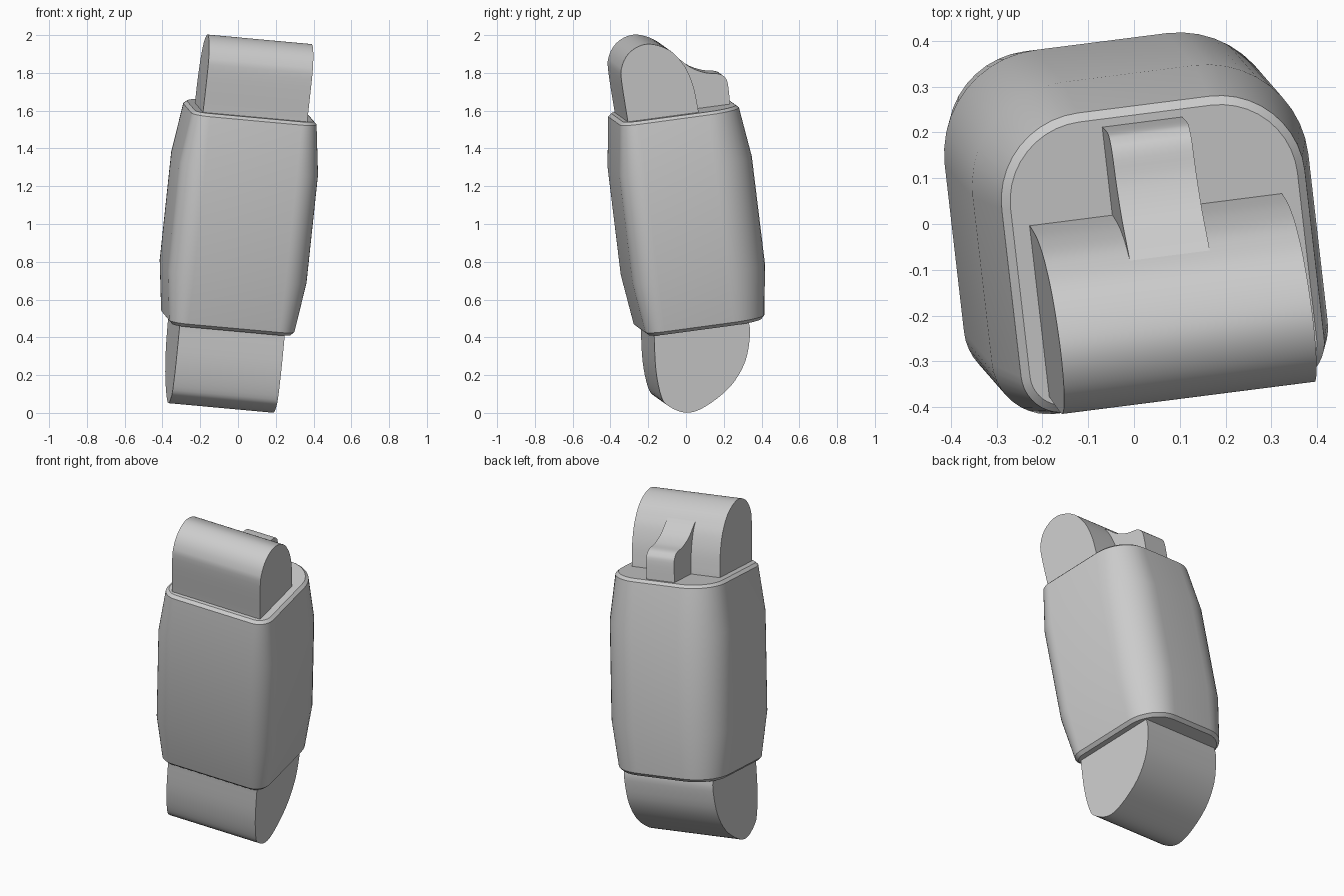
import bpy, bmesh, math
from mathutils import Vector, Matrix

cube = bpy.data.objects.get("Cube")
if cube:
    bpy.data.objects.remove(cube, do_unlink=True)

grey = bpy.data.materials.new("plain_grey")
grey.diffuse_color = (0.6, 0.6, 0.6, 1)
grey.use_nodes = True
grey.node_tree.nodes["Principled BSDF"].inputs["Base Color"].default_value = (0.6, 0.6, 0.6, 1)

# Leaning frame shared by every part: local x = width, y = depth, z = length
ax = Vector((0.987, 0.126, -0.09)).normalized()
ay = Vector((0.105, -0.121, 0.987)).cross(ax).normalized()
az = ax.cross(ay)
LEAN = Matrix.Translation((0, 0, 1.04)) @ Matrix((ax, ay, az)).transposed().to_4x4()


def loft(name, rings):
    """Skin a stack of matching closed rings, cap both ends, place in the leaning frame."""
    bm = bmesh.new()
    loops = [[bm.verts.new(p) for p in ring] for ring in rings]
    n = len(loops[0])
    for a, b in zip(loops, loops[1:]):
        for i in range(n):
            j = (i + 1) % n
            bm.faces.new((a[i], a[j], b[j], b[i]))
    bm.faces.new(loops[0][::-1])
    bm.faces.new(loops[-1])
    bmesh.ops.recalc_face_normals(bm, faces=bm.faces)
    mesh = bpy.data.meshes.new(name)
    bm.to_mesh(mesh)
    bm.free()
    mesh.materials.append(grey)
    obj = bpy.data.objects.new(name, mesh)
    bpy.context.collection.objects.link(obj)
    obj.matrix_world = LEAN
    bpy.ops.object.select_all(action='DESELECT')
    obj.select_set(True)
    bpy.context.view_layer.objects.active = obj
    bpy.ops.object.shade_smooth_by_angle(angle=math.radians(32))
    return obj


def section(z, grow):
    """Rounded square: tight corners in front, wide corners behind."""
    w, front, back = 0.335 + grow, -0.318 - grow, 0.333 + grow
    pts = []
    for sx, y, r, start in ((1, back, 0.19, 0), (-1, back, 0.19, 90),
                            (-1, front, 0.09, 180), (1, front, 0.09, 270)):
        r += grow
        cx, cy = sx * (w - r), y - math.copysign(r, y)
        for k in range(11):
            a = math.radians(start + 9 * k)
            pts.append((cx + r * math.cos(a), cy + r * math.sin(a), z))
    return pts


def smooth_profile(pts, steps=4):
    """Pass a smooth curve through the points."""
    out = []
    for i in range(len(pts) - 1):
        p0, p1, p2, p3 = (Vector(pts[min(max(i + k, 0), len(pts) - 1)]) for k in (-1, 0, 1, 2))
        for s in range(steps):
            t = s / steps
            out.append(0.5 * (2 * p1 + (p2 - p0) * t + (2 * p0 - 5 * p1 + 4 * p2 - p3) * t * t
                              + (3 * p1 - p0 - 3 * p2 + p3) * t ** 3))
    return out + [Vector(pts[-1])]


def extrude_profile(name, curve, base_z, x0, x1):
    """Side profile (depth, length) closed inside the body and swept across the width."""
    prof = smooth_profile(curve)
    prof = [Vector((prof[0].x, base_z))] + prof + [Vector((prof[-1].x, base_z))]
    return loft(name, [[(x, p.x, p.y) for p in prof] for x in (x0, x1)])


# Main body: gently bulging sleeve with chamfered rims
loft("sleeve_body", [section(z, g) for z, g in (
    (-0.575, -0.018), (-0.557, 0.0), (-0.29, 0.036),
    (0.29, 0.036), (0.555, 0.0), (0.57, -0.018))])

# Upper joint: rounded hinge block
extrude_profile("upper_joint", [
    (-0.278, 0.58), (-0.285, 0.80), (-0.272, 0.87), (-0.235, 0.925), (-0.18, 0.958),
    (-0.12, 0.966), (-0.055, 0.945), (0.001, 0.907), (0.04, 0.855), (0.07, 0.795),
    (0.093, 0.70), (0.102, 0.58)], 0.5, -0.28, 0.278)

# Stop tab behind the upper joint
extrude_profile("rear_tab", [
    (0.0, 0.885), (0.05, 0.85), (0.10, 0.802), (0.14, 0.774), (0.196, 0.75),
    (0.258, 0.737), (0.285, 0.717), (0.298, 0.68), (0.297, 0.56)], 0.5, -0.097, 0.08)

# Lower joint: block with a lopsided rounded end
extrude_profile("lower_joint", [
    (-0.278, -0.58), (-0.291, -0.76), (-0.280, -0.90), (-0.249, -0.957), (-0.159, -1.006),
    (-0.055, -0.988), (0.09, -0.901), (0.186, -0.78), (0.23, -0.641), (0.232, -0.58)],
    -0.5, -0.283, 0.28)
